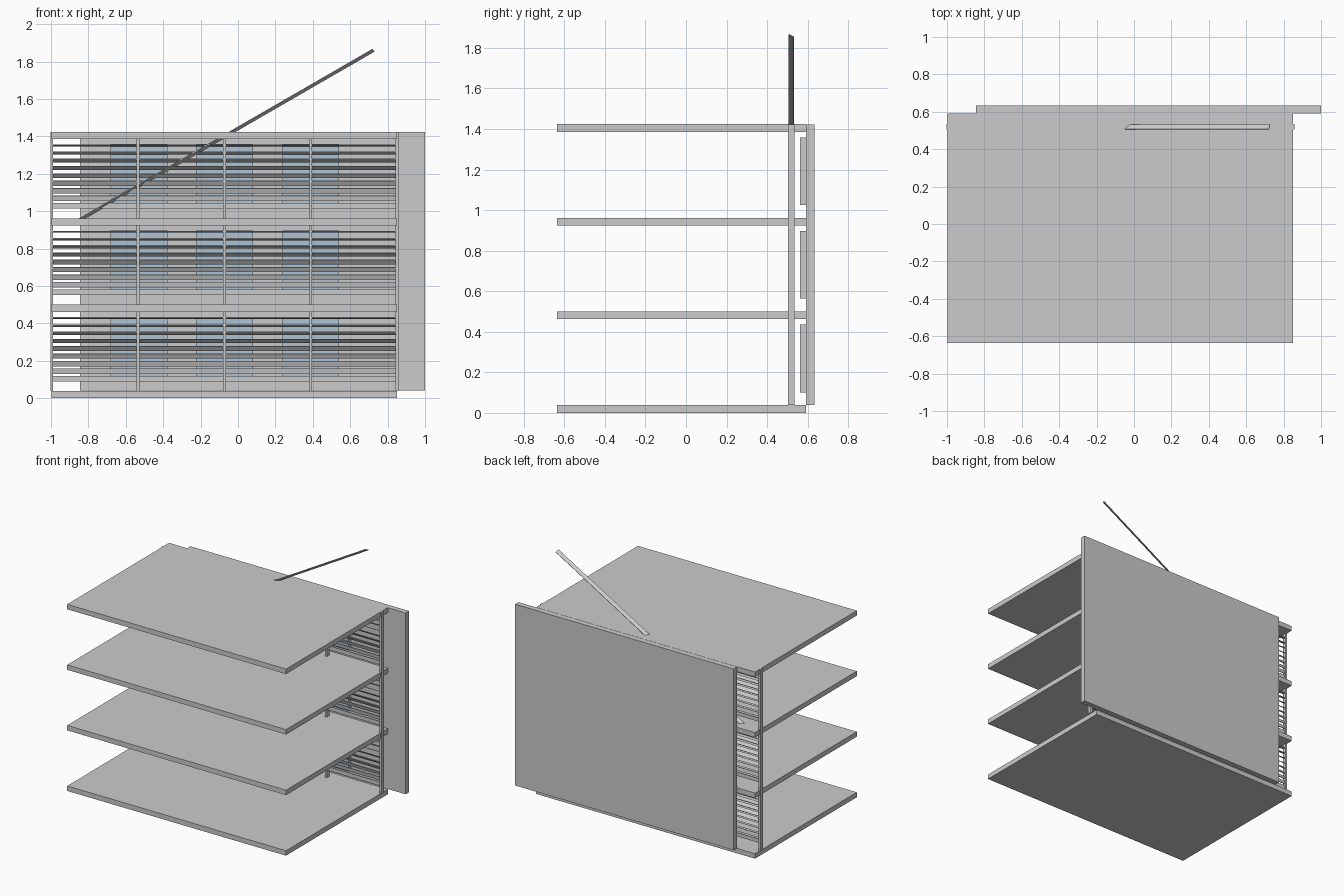
import bpy
from math import radians

if "Cube" in bpy.data.objects:
    bpy.data.objects.remove(bpy.data.objects["Cube"])


def make_material(name, rgb):
    m = bpy.data.materials.new(name)
    m.diffuse_color = (*rgb, 1.0)
    m.use_nodes = True
    m.node_tree.nodes["Principled BSDF"].inputs["Base Color"].default_value = m.diffuse_color
    return m


GREY = make_material("concrete_grey", (0.60, 0.60, 0.60))
BLUE = make_material("pale_blue_glass", (0.42, 0.55, 0.66))


def box(name, lo, hi, rot=(0, 0, 0)):
    """Box between two corners, optionally turned about its centre."""
    size = [b - a for a, b in zip(lo, hi)]
    mid = [(a + b) / 2 for a, b in zip(lo, hi)]
    verts = [(sx * size[0] / 2, sy * size[1] / 2, sz * size[2] / 2)
             for sx in (-1, 1) for sy in (-1, 1) for sz in (-1, 1)]
    faces = [(0, 1, 3, 2), (4, 6, 7, 5), (0, 4, 5, 1),
             (2, 3, 7, 6), (0, 2, 6, 4), (1, 5, 7, 3)]
    mesh = bpy.data.meshes.new(name)
    mesh.from_pydata(verts, [], faces)
    mesh.materials.append(GREY)
    ob = bpy.data.objects.new(name, mesh)
    ob.location = mid
    ob.rotation_euler = rot
    bpy.context.collection.objects.link(ob)
    return ob


STOREY = 0.462
SLAB = 0.038
TOP = 3 * STOREY + SLAB
SLAT_Y = 0.519
SLAT_X = (-0.988, 0.842)


def slat(name, x, z, tilt, slope=0):
    """Thin louvre blade, front edge raised by the tilt."""
    half = (SLAT_X[1] - SLAT_X[0]) / 2
    return box(name, (x - half, SLAT_Y - 0.0145, z - 0.0025),
               (x + half, SLAT_Y + 0.0145, z + 0.0025),
               (radians(-tilt), radians(-slope), 0))


# Floor slabs
for i in range(4):
    z = i * STOREY
    box(f"floor_slab_{i + 1}", (-0.997, -0.635, z), (0.85, 0.592, z + SLAB))

# Offset wall behind the slabs
box("back_wall", (-0.845, 0.592, 0.04), (1.0, 0.633, TOP - 0.001))

# Louvre posts, running through all storeys
for i in range(5):
    x = -0.9955 + i * 0.4615
    box(f"louvre_post_{i + 1}", (x - 0.0075, 0.504, SLAB),
        (x + 0.0075, 0.534, TOP - 0.001))

slat_mid = sum(SLAT_X) / 2
for floor in range(3):
    base = floor * STOREY
    # Louvre blades, turning from nearly flat at the top to upright
    for k in range(9):
        slat(f"louvre_{floor + 1}_{k + 1}", slat_mid,
             base + 0.428 - k * 0.0405, 10 * (k + 1))
    # Window boxes on the wall, with a glazed front face
    for i in range(3):
        x = -0.53 + i * 0.4585
        win = box(f"window_{floor + 1}_{i + 1}", (x - 0.153, 0.563, base + 0.101),
                  (x + 0.153, 0.592, base + 0.435))
        win.data.materials.append(BLUE)
        for p in win.data.polygons:
            if p.normal.y < -0.9:
                p.material_index = 1

# Single blade rising diagonally through the roof
slat("diagonal_blade", -0.068, 1.403, 30, 30)
